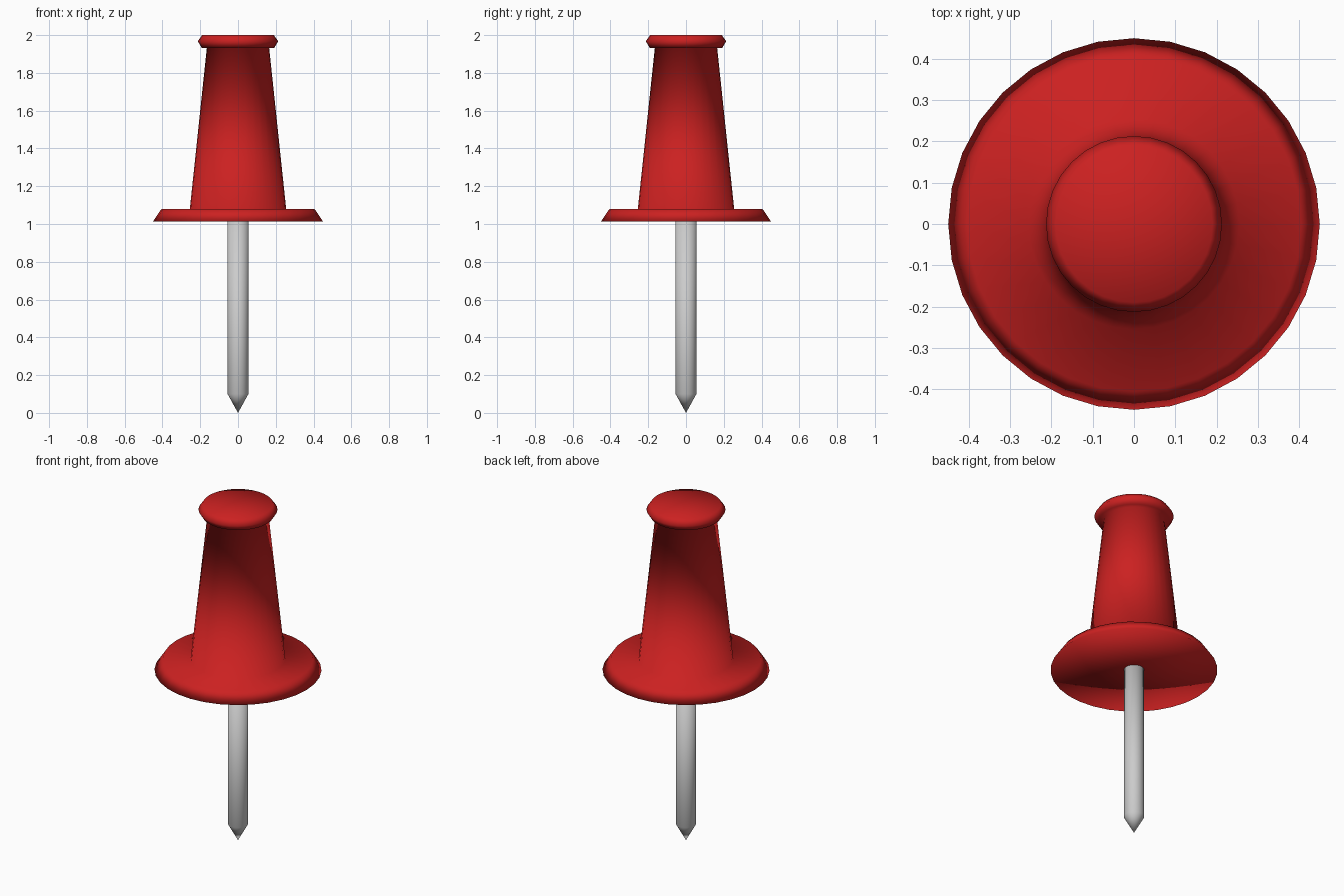
import bpy, bmesh, math

if "Cube" in bpy.data.objects:
    bpy.data.objects.remove(bpy.data.objects["Cube"])


def lathe(name, profile, sides):
    """Revolve an (r, z) profile that starts and ends on the z axis."""
    bm = bmesh.new()
    rings = []
    for r, z in profile:
        if r == 0:
            rings.append([bm.verts.new((0, 0, z))] * sides)
        else:
            angles = [2 * math.pi * i / sides for i in range(sides)]
            rings.append([bm.verts.new((r * math.cos(a), r * math.sin(a), z)) for a in angles])
    for low, high in zip(rings, rings[1:]):
        for i in range(sides):
            j = (i + 1) % sides
            corners = [low[i], low[j], high[j], high[i]]
            bm.faces.new(list(dict.fromkeys(corners)))
    bmesh.ops.recalc_face_normals(bm, faces=bm.faces[:])
    for face in bm.faces:
        face.smooth = True
    mesh = bpy.data.meshes.new(name)
    bm.to_mesh(mesh)
    bm.free()
    obj = bpy.data.objects.new(name, mesh)
    bpy.context.collection.objects.link(obj)
    return obj


red = bpy.data.materials.new("red_plastic")
red.diffuse_color = (0.6, 0.015, 0.015, 1)
red.use_nodes = True
red.node_tree.nodes["Principled BSDF"].inputs["Base Color"].default_value = red.diffuse_color

# Handle: flared flange, tapered grip and rolled top knob, fully smooth
handle = lathe("handle", [
    (0, 1.013), (0.45, 1.013), (0.405, 1.08),
    (0.255, 1.08), (0.165, 1.933),
    (0.192, 1.933), (0.213, 1.967), (0.19, 2.0), (0, 2.0),
], 32)
handle.data.materials.append(red)

# Steel pin with a short conical tip, ending just inside the flange
lathe("pin", [(0, 0), (0.055, 0.1), (0.055, 1.03), (0, 1.03)], 32)
